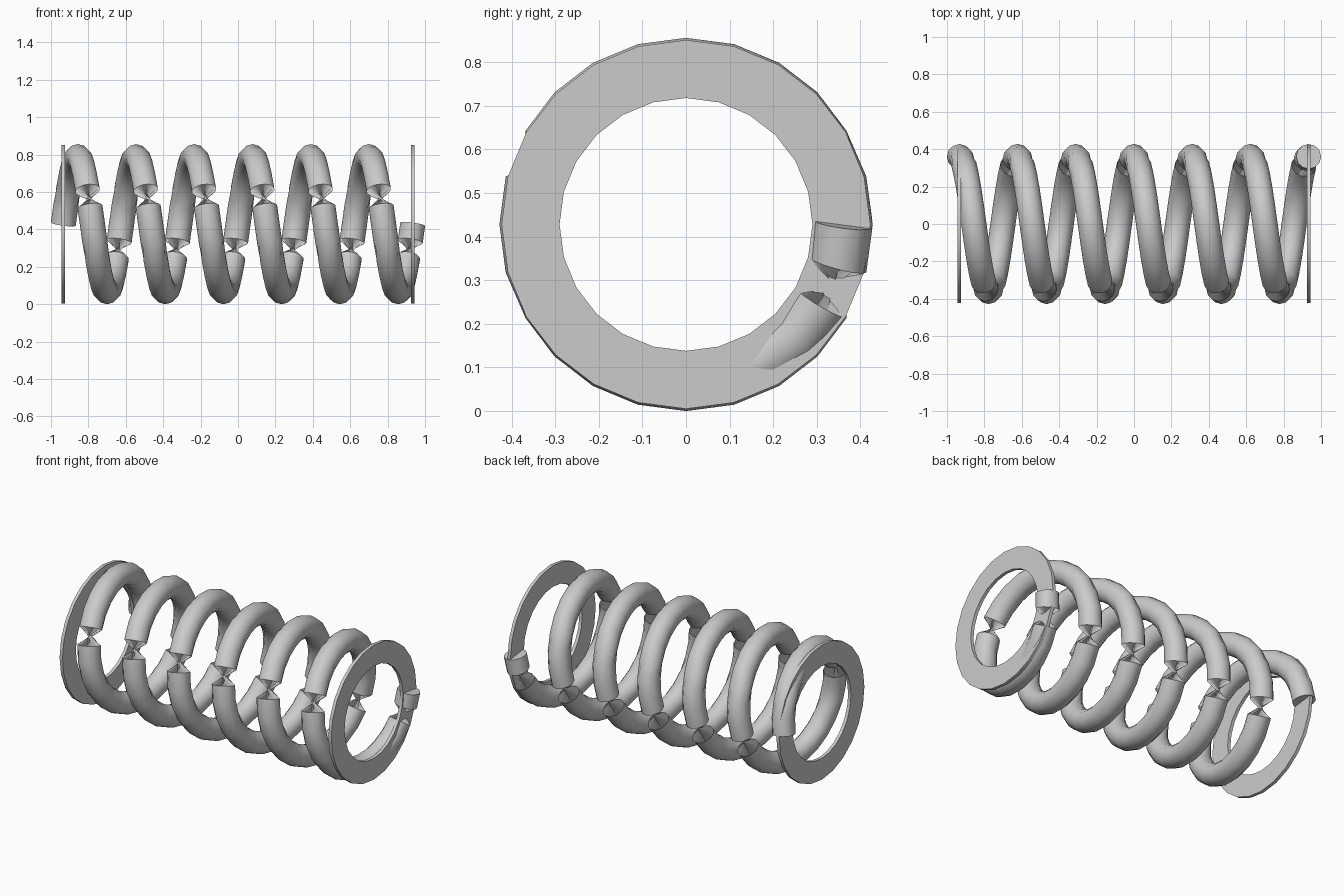
import bpy, bmesh
from math import sin, cos, pi, tau
from mathutils import Vector

if "Cube" in bpy.data.objects:
    bpy.data.objects.remove(bpy.data.objects["Cube"])

COIL_R, WIRE_R, HALF = 0.361, 0.067, 0.934
TURNS, STEPS, SIDES = 6, 24, 12
MID = Vector((0, 0, COIL_R + WIRE_R))

steel = bpy.data.materials.new("grey steel")
steel.use_nodes = True
steel.diffuse_color = (0.6, 0.6, 0.6, 1)
steel.node_tree.nodes["Principled BSDF"].inputs["Base Color"].default_value = (0.6, 0.6, 0.6, 1)


def finish(bm, name):
    bmesh.ops.recalc_face_normals(bm, faces=bm.faces)
    mesh = bpy.data.meshes.new(name)
    bm.to_mesh(mesh)
    bm.free()
    mesh.materials.append(steel)
    obj = bpy.data.objects.new(name, mesh)
    bpy.context.collection.objects.link(obj)
    bpy.ops.object.select_all(action='DESELECT')
    obj.select_set(True)
    bpy.context.view_layer.objects.active = obj
    bpy.ops.object.shade_smooth_by_angle(angle=pi / 5)
    return obj


def bridge(bm, a, b):
    n = len(a)
    for i in range(n):
        j = (i + 1) % n
        bm.faces.new((a[i], a[j], b[j], b[i]))


def around_x(x, radius, angle):
    return MID + Vector((x, radius * cos(angle), radius * sin(angle)))


# Coil wire: swept circle whose frame flips twice per turn, leaving the pinches
count = TURNS * STEPS
path = [around_x(-HALF + 2 * HALF * k / count, COIL_R, tau * k / STEPS)
        for k in range(count + 1)]
bm = bmesh.new()
loops = []
for k, centre in enumerate(path):
    along = (path[min(k + 1, count)] - path[max(k - 1, 0)]).normalized()
    up = Vector((0, 0, 1)) if abs(along.z) < 0.9 else Vector((0, 1, 0))
    u = along.cross(up).normalized()
    v = along.cross(u)
    loops.append([bm.verts.new(centre + WIRE_R * (u * cos(tau * i / SIDES) + v * sin(tau * i / SIDES)))
                  for i in range(SIDES)])
for a, b in zip(loops, loops[1:]):
    bridge(bm, a, b)
bm.faces.new(loops[0])
bm.faces.new(loops[-1])
finish(bm, "spring_coil")

# Flat end washers
for side, name in ((-1, "right_end_washer"), (1, "left_end_washer")):
    bm = bmesh.new()
    rims = [[bm.verts.new(around_x(side * HALF + dx, r, tau * i / STEPS)) for i in range(STEPS)]
            for dx, r in ((-0.01, 0.423), (0.01, 0.423), (0.01, 0.29), (-0.01, 0.29))]
    for i in range(4):
        bridge(bm, rims[i], rims[(i + 1) % 4])
    finish(bm, name)
